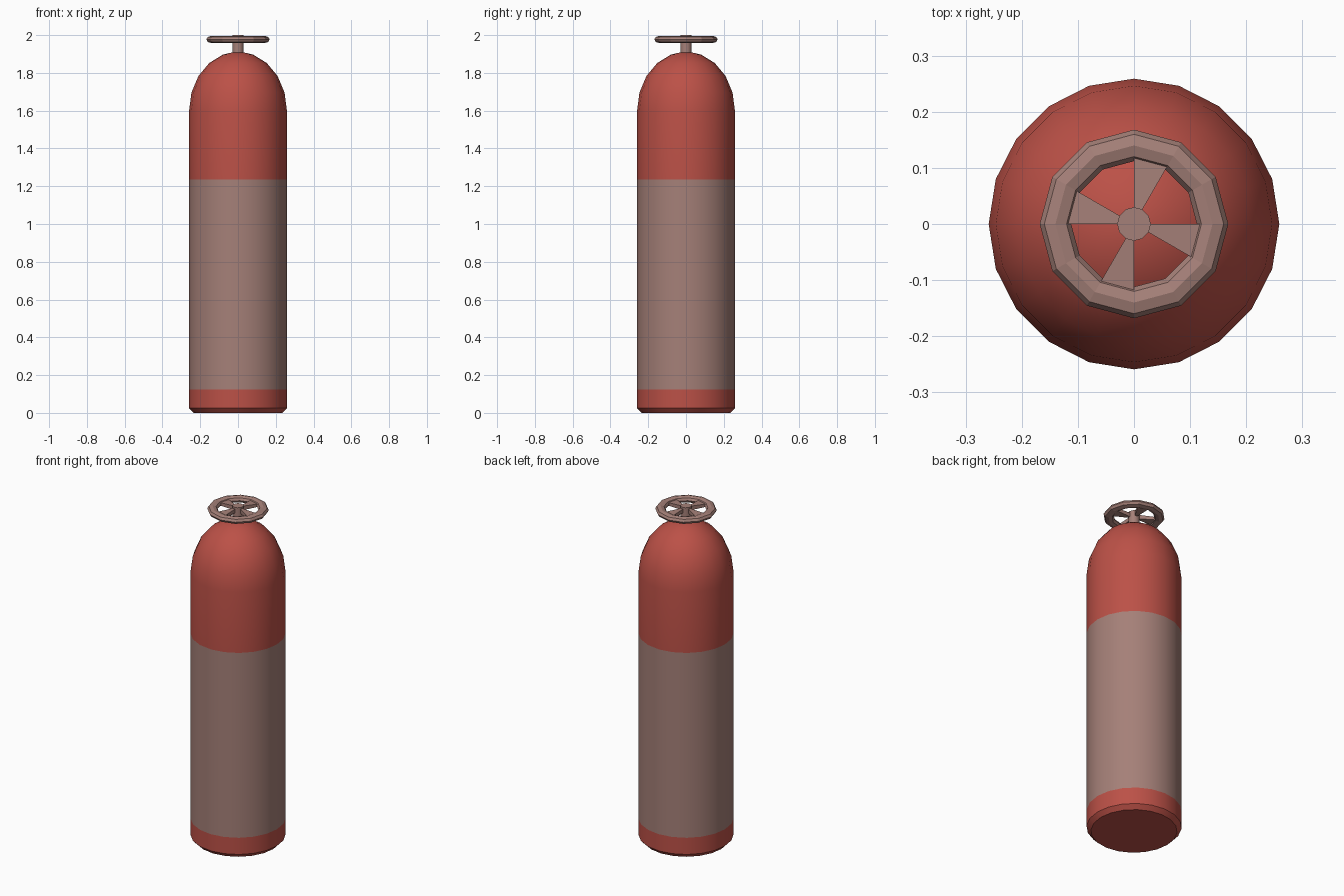
import bpy, bmesh, math
from math import sin, cos, radians, pi

if "Cube" in bpy.data.objects:
    bpy.data.objects.remove(bpy.data.objects["Cube"])


def material(name, rgb):
    m = bpy.data.materials.new(name)
    m.diffuse_color = (*rgb, 1)
    m.use_nodes = True
    m.node_tree.nodes["Principled BSDF"].inputs["Base Color"].default_value = m.diffuse_color
    return m


red = material("faded red paint", (0.50, 0.082, 0.063))
grey = material("warm grey metal", (0.376, 0.216, 0.188))


def finish(name, bm, mats, angle=None):
    bmesh.ops.recalc_face_normals(bm, faces=bm.faces)
    me = bpy.data.meshes.new(name)
    bm.to_mesh(me)
    bm.free()
    for m in mats:
        me.materials.append(m)
    ob = bpy.data.objects.new(name, me)
    bpy.context.collection.objects.link(ob)
    if angle:
        bpy.ops.object.select_all(action='DESELECT')
        ob.select_set(True)
        bpy.context.view_layer.objects.active = ob
        bpy.ops.object.shade_smooth_by_angle(angle=radians(angle))
    return ob


def lathe(profile, sides, closed=False):
    """Revolve (radius, z) points about z; open profiles get end caps."""
    bm = bmesh.new()
    rings = [[bm.verts.new((r * cos(2 * pi * i / sides), r * sin(2 * pi * i / sides), z))
              for i in range(sides)] for r, z in profile]
    pairs = list(zip(rings, rings[1:]))
    if closed:
        pairs.append((rings[-1], rings[0]))
    for a, b in pairs:
        for i in range(sides):
            j = (i + 1) % sides
            bm.faces.new((a[i], a[j], b[j], b[i]))
    if not closed:
        bm.faces.new(rings[0])
        bm.faces.new(rings[-1])
    return bm


# Cylinder body: chamfered foot, straight wall with painted bands, rounded dome
R = 0.259
profile = [(0.235, 0), (R, 0.025), (R, 0.125), (R, 1.235)]
profile += [(R * cos(radians(a)), 1.6 + 0.312 * sin(radians(a))) for a in (0, 18, 36, 54, 72, 86)]
bm = lathe(profile, 20)
for f in bm.faces:
    z = f.calc_center_median().z
    f.material_index = 1 if 0.13 < z < 1.23 else 0
finish("gas_cylinder_body", bm, [red, grey], 35)

# Valve stem, reaching up to form the hub
finish("valve_stem", lathe([(0.03, 1.89), (0.03, 2.0)], 12), [grey], 35)

# Handwheel rim: flattened ring
rim = [(0.14 + 0.028 * cos(2 * pi * k / 8), 1.977 + 0.019 * sin(2 * pi * k / 8)) for k in range(8)]
finish("handwheel_rim", lathe(rim, 12, closed=True), [grey])

# Four wedge spokes, each one rim segment wide
bm = bmesh.new()
for s in range(4):
    angles = (radians(90 * s - 30), radians(90 * s))
    layers = []
    for r, zs in ((0.028, (1.966, 1.99)), (0.118, (1.968, 1.986))):
        layers.append([bm.verts.new((r * cos(a), r * sin(a), z))
                       for a, z in ((angles[0], zs[0]), (angles[1], zs[0]),
                                    (angles[1], zs[1]), (angles[0], zs[1]))])
    inner, outer = layers
    bm.faces.new(inner)
    bm.faces.new(outer)
    for i in range(4):
        j = (i + 1) % 4
        bm.faces.new((inner[i], inner[j], outer[j], outer[i]))
finish("handwheel_spokes", bm, [grey])
